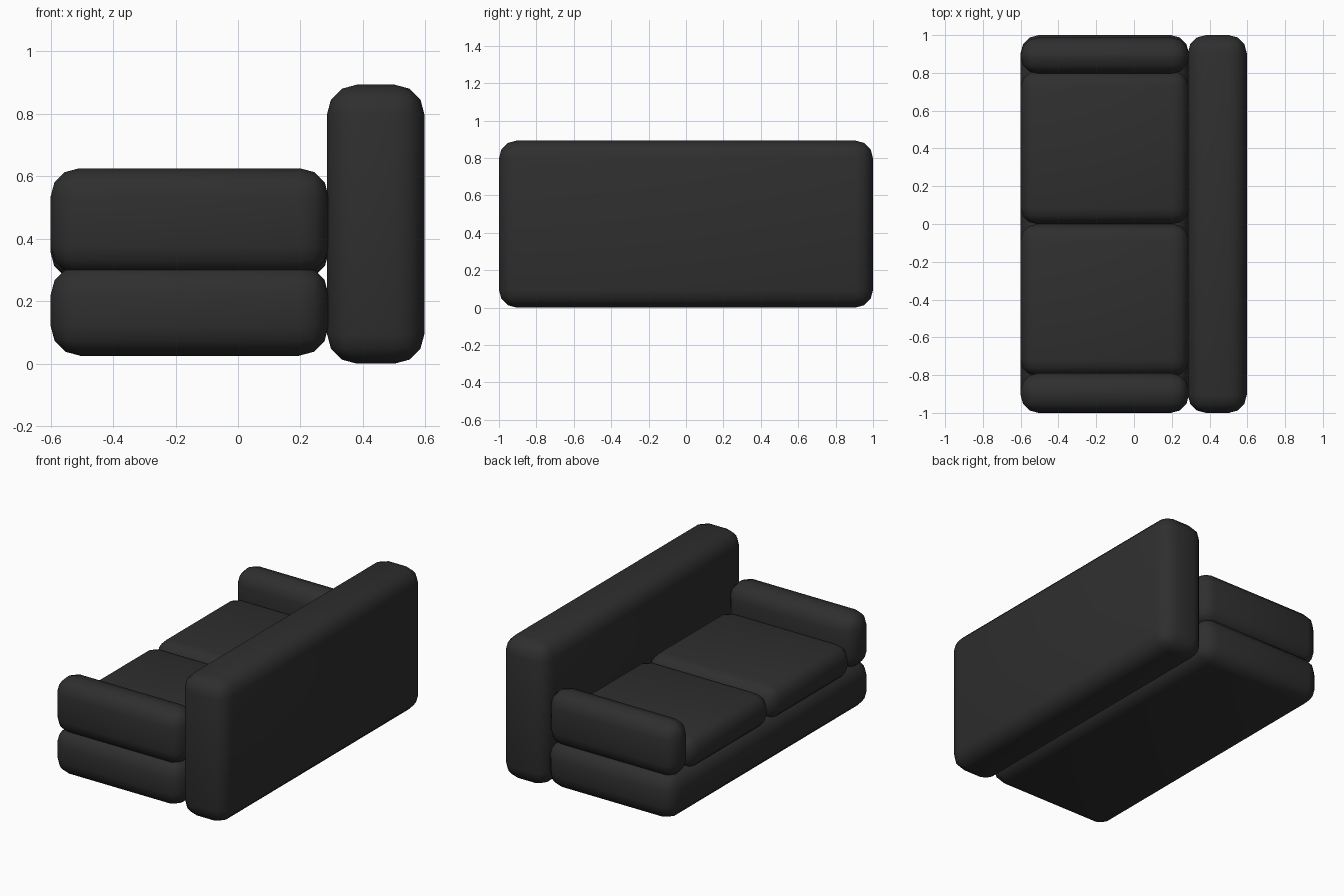
import bpy

if "Cube" in bpy.data.objects:
    bpy.data.objects.remove(bpy.data.objects["Cube"])

fabric = bpy.data.materials.new("charcoal fabric")
fabric.diffuse_color = (0.028, 0.028, 0.028, 1)
fabric.use_nodes = True
fabric.node_tree.nodes["Principled BSDF"].inputs["Base Color"].default_value = fabric.diffuse_color


def cushion(name, x, y, z, radius=0.095):
    """Rounded block given its (min, max) range on each axis."""
    bpy.ops.mesh.primitive_cube_add(size=1)
    ob = bpy.context.object
    ob.name = name
    for v in ob.data.vertices:
        for i, (lo, hi) in enumerate((x, y, z)):
            v.co[i] = lo if v.co[i] < 0 else hi
    bev = ob.modifiers.new("rounding", 'BEVEL')
    bev.width = radius
    bev.segments = 3
    bev.limit_method = 'NONE'
    ob.data.materials.append(fabric)
    ob.data.polygons.foreach_set("use_smooth", [True] * 6)
    return ob


depth = (-0.6, 0.29)

# Base and backrest
cushion("base", depth, (-1, 1), (0.025, 0.315))
cushion("backrest", (0.285, 0.597), (-1, 1), (0, 0.893))

# Armrests
cushion("armrest_left", depth, (0.795, 0.987), (0.285, 0.625), 0.09)
cushion("armrest_right", depth, (-0.997, -0.79), (0.285, 0.625), 0.09)

# Seat cushions
cushion("seat_left", depth, (0.0, 0.81), (0.27, 0.478), 0.085)
cushion("seat_right", depth, (-0.805, 0.0), (0.27, 0.478), 0.085)
